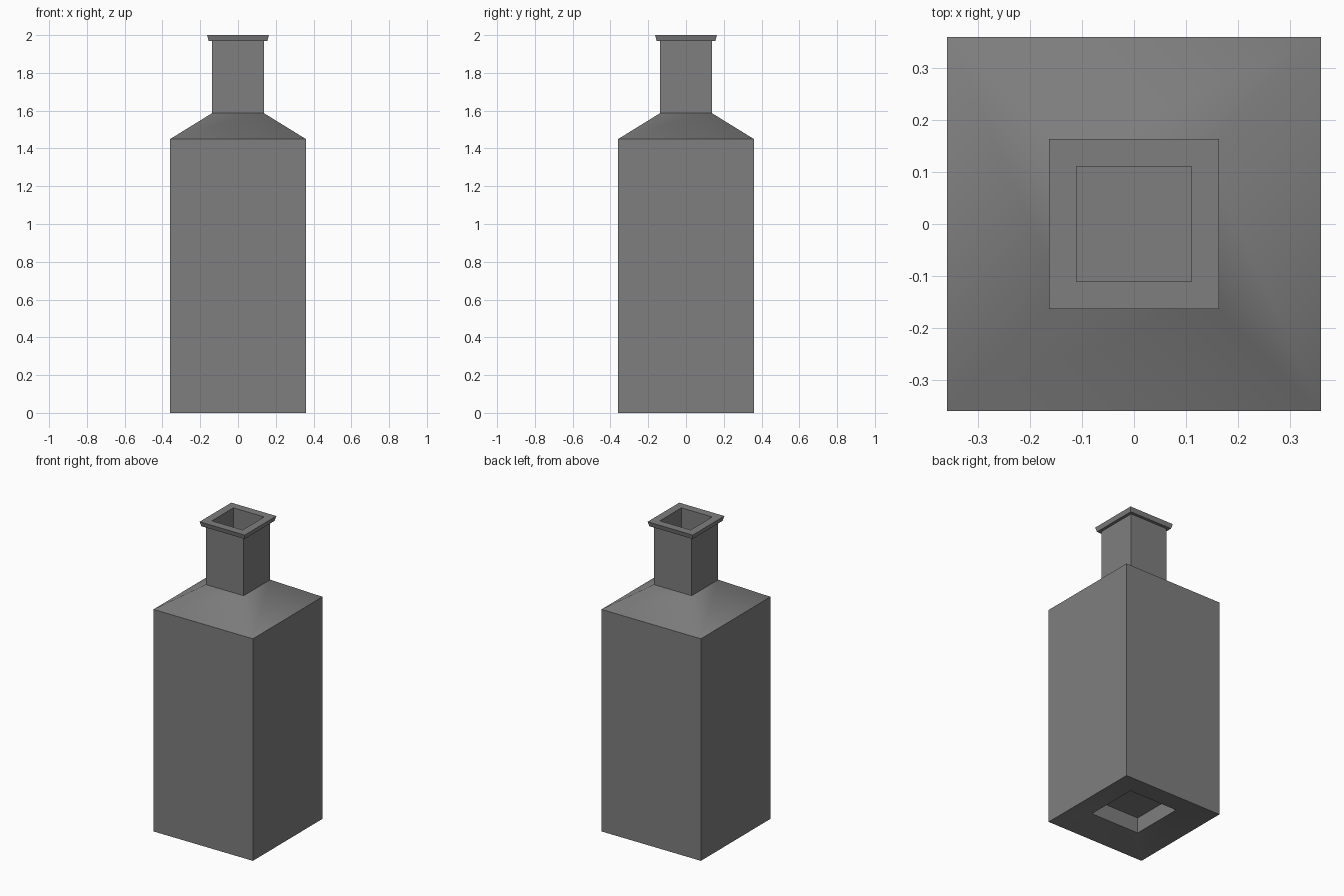
import bpy, bmesh, math

if "Cube" in bpy.data.objects:
    bpy.data.objects.remove(bpy.data.objects["Cube"])


def square_loft(name, profile):
    """Loft square rings given as (half width, height), capping both ends."""
    bm = bmesh.new()
    rings = []
    for h, z in profile:
        rings.append([bm.verts.new((sx * h, sy * h, z))
                      for sx, sy in ((-1, -1), (1, -1), (1, 1), (-1, 1))])
    for a, b in zip(rings, rings[1:]):
        for i in range(4):
            j = (i + 1) % 4
            bm.faces.new((a[i], a[j], b[j], b[i]))
    bm.faces.new(rings[0][::-1])
    bm.faces.new(rings[-1])
    bmesh.ops.recalc_face_normals(bm, faces=bm.faces)
    mesh = bpy.data.meshes.new(name)
    bm.to_mesh(mesh)
    bm.free()
    obj = bpy.data.objects.new(name, mesh)
    bpy.context.collection.objects.link(obj)
    return obj


# Outside of the bottle, from the base recess up to the lip
outside = [(0.177, 0.145), (0.177, 0.043), (0.359, 0.0), (0.359, 1.45),
           (0.137, 1.587), (0.137, 1.97), (0.156, 1.97), (0.163, 2.0)]

# Inside of the bottle, from the mouth down to the raised floor
inside = [(0.111, 2.0), (0.111, 1.572), (0.333, 1.435), (0.333, 0.03),
          (0.2, 0.068), (0.2, 0.17)]

bottle = square_loft("square_bottle", outside + inside)

# Dark grey glass
glass = bpy.data.materials.new("dark_glass")
glass.diffuse_color = (0.21, 0.21, 0.21, 1)
glass.use_nodes = True
glass.node_tree.nodes["Principled BSDF"].inputs["Base Color"].default_value = glass.diffuse_color
bottle.data.materials.append(glass)

# Soft shoulder and base, crisp body edges
bpy.context.view_layer.objects.active = bottle
bottle.select_set(True)
bpy.ops.object.shade_smooth_by_angle(angle=math.radians(48))
